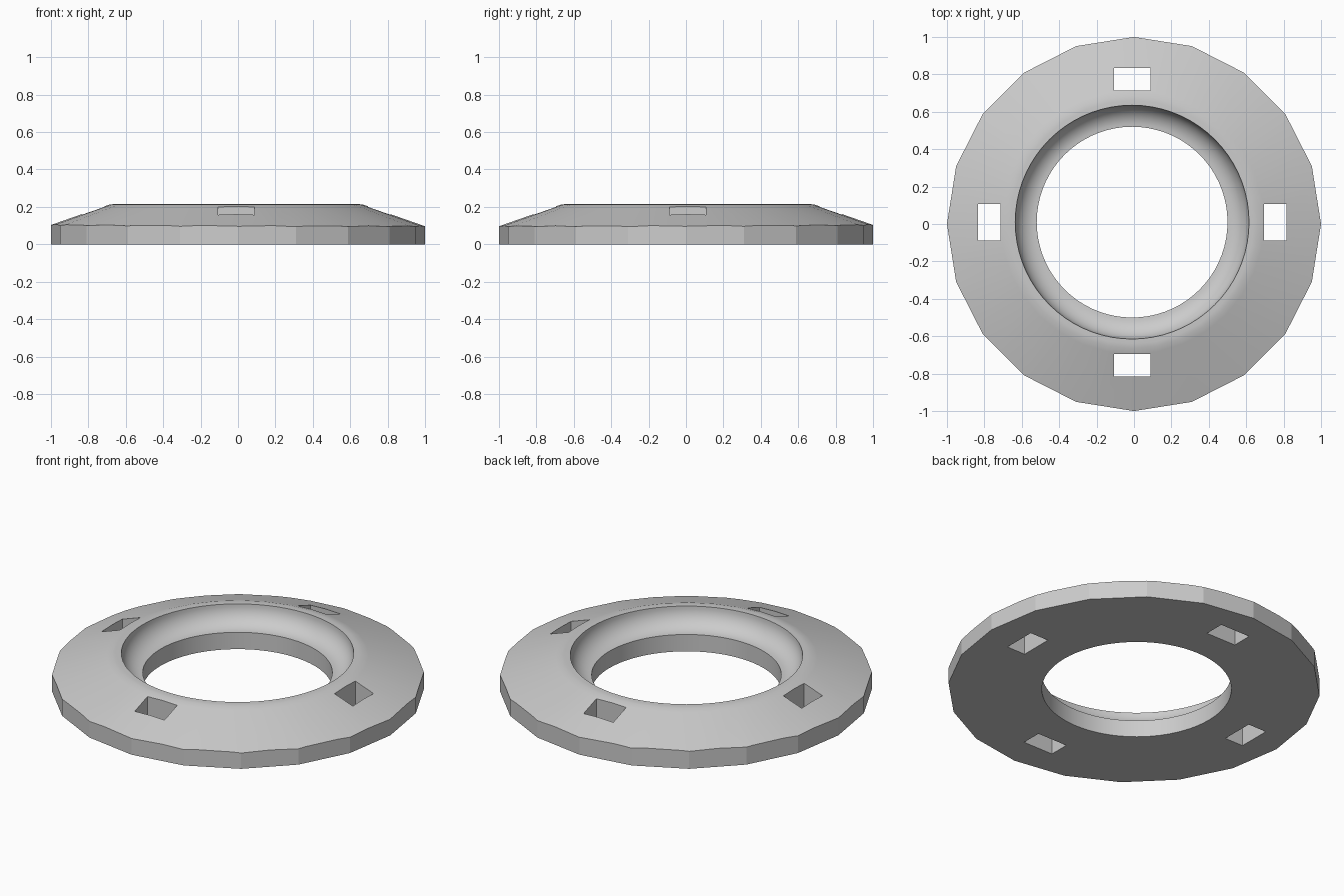
import bpy
import bmesh
from math import cos, sin, pi, radians
from mathutils import Matrix, Vector

cube = bpy.data.objects.get("Cube")
if cube:
    bpy.data.objects.remove(cube, do_unlink=True)

TOP = 0.215                             # height of the raised rim
CENTRE = Vector((-0.01, 0.01, 0))       # bore sits slightly off the outer edge

grey = bpy.data.materials.new("light_grey")
grey.use_nodes = True
colour = (0.6, 0.6, 0.6, 1)
grey.diffuse_color = colour
grey.node_tree.nodes["Principled BSDF"].inputs["Base Color"].default_value = colour


def add_object(name, bm):
    bmesh.ops.recalc_face_normals(bm, faces=bm.faces)
    mesh = bpy.data.meshes.new(name)
    bm.to_mesh(mesh)
    bm.free()
    mesh.materials.append(grey)
    obj = bpy.data.objects.new(name, mesh)
    bpy.context.collection.objects.link(obj)
    return obj


def revolve(name, profile, sides, centre=Vector()):
    """Closed solid turned from (radius, height) points, capped at both ends."""
    bm = bmesh.new()
    rings = [[bm.verts.new(centre + Vector((r * cos(a), r * sin(a), z)))
              for a in (2 * pi * i / sides for i in range(sides))]
             for r, z in profile]
    for low, high in zip(rings, rings[1:]):
        for i in range(sides):
            j = (i + 1) % sides
            bm.faces.new((low[i], low[j], high[j], high[i]))
    bm.faces.new(rings[0])
    bm.faces.new(rings[-1])
    return add_object(name, bm)


def cut(target, cutter, operation):
    cutter.hide_render = True
    mod = target.modifiers.new(cutter.name, "BOOLEAN")
    mod.operation = operation
    mod.solver = "EXACT"
    mod.object = cutter
    bpy.ops.object.select_all(action="DESELECT")
    bpy.context.view_layer.objects.active = target
    target.select_set(True)
    bpy.ops.object.modifier_apply(modifier=mod.name)
    bpy.data.objects.remove(cutter, do_unlink=True)


# Sloping flange with a softened upper rim
flange = revolve("flange_ring", [(1.1, 0), (1.1, 0.065), (0.705, 0.203),
                                 (0.675, TOP - 0.002), (0.65, TOP)], 32, CENTRE)

# Twenty-sided outer edge
cut(flange, revolve("outer_edge", [(1, -0.1), (1, 0.4)], 20), "INTERSECT")

# Straight bore opening into a quarter-round seat
BORE, SEAT, STEPS = 0.51, 0.115, 10
profile = [(BORE, -0.1)]
for i in range(STEPS + 1):
    a = pi / 2 * i / STEPS
    profile.append((BORE + SEAT * sin(a), TOP - SEAT * cos(a)))
profile.append((BORE + SEAT, 0.4))
cut(flange, revolve("bore", profile, 72, CENTRE), "DIFFERENCE")

# Four rectangular through slots
for i in range(4):
    bm = bmesh.new()
    bmesh.ops.create_cube(bm, size=1, matrix=Matrix.Translation(CENTRE)
                          @ Matrix.Rotation(i * pi / 2, 4, "Z")
                          @ Matrix.Translation((0.765, 0, 0.1))
                          @ Matrix.Diagonal((0.12, 0.195, 0.6, 1)))
    cut(flange, add_object("slot", bm), "DIFFERENCE")

bpy.ops.object.shade_smooth_by_angle(angle=radians(15))
